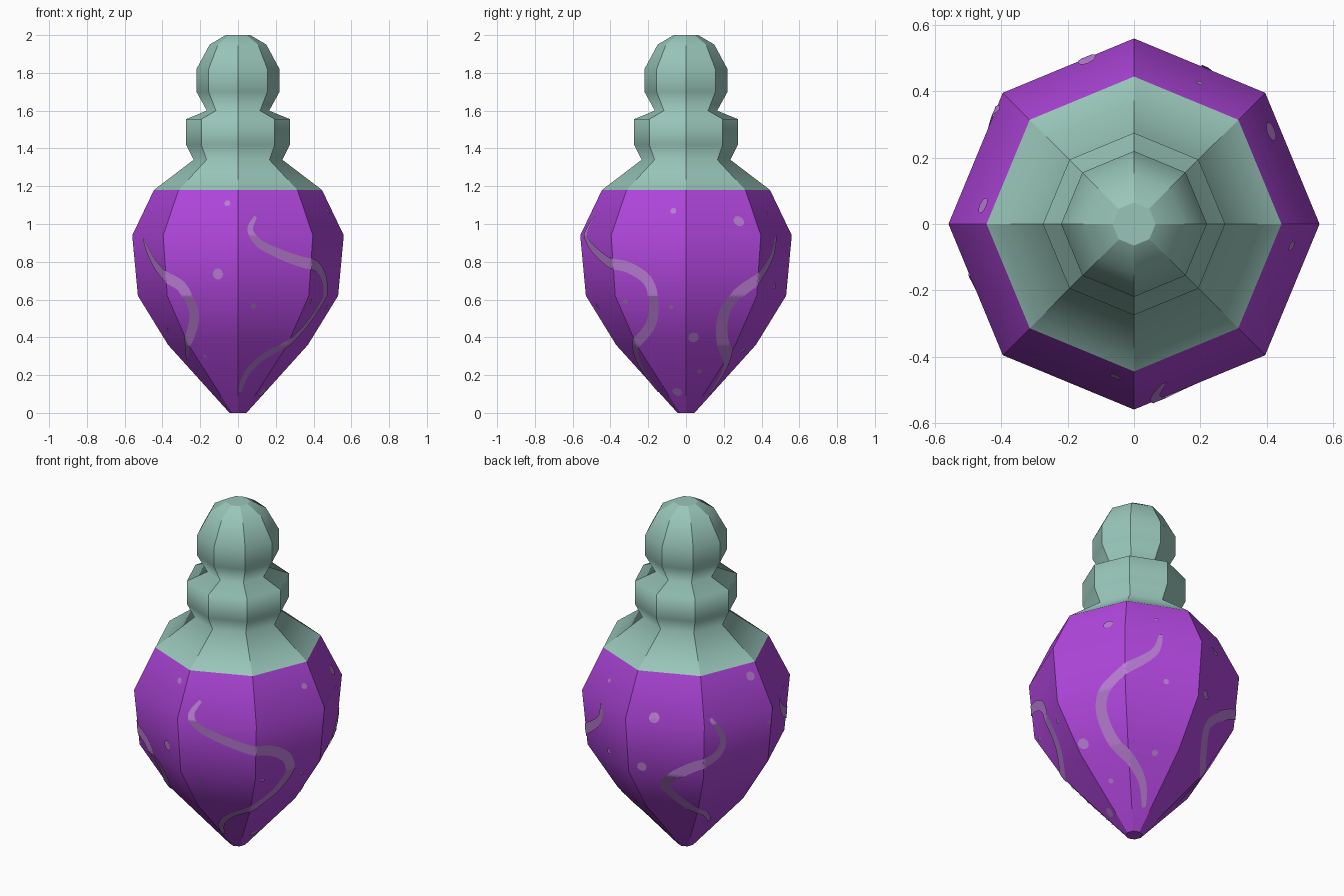
import bpy, bmesh, math
from mathutils import Vector

if "Cube" in bpy.data.objects:
    bpy.data.objects.remove(bpy.data.objects["Cube"])

SIDES = 8
# Lathe profile (radius at corner, height)
PROFILE = [(.045, 0), (.37, .36), (.53, .62), (.56, .94), (.445, 1.18), (.235, 1.34),
           (.275, 1.42), (.275, 1.555), (.165, 1.6), (.22, 1.7), (.22, 1.82),
           (.15, 1.95), (.065, 2.0)]
BULB_RINGS = 5


def material(name, rgb):
    m = bpy.data.materials.new(name)
    m.diffuse_color = (*rgb, 1)
    m.use_nodes = True
    m.node_tree.nodes["Principled BSDF"].inputs["Base Color"].default_value = m.diffuse_color
    return m


purple = material("purple", (.434, .061, .716))
teal = material("pale teal", (.315, .56, .485))
lilac = material("lilac", (.485, .205, .655))


def finish(bm, name, mat):
    me = bpy.data.meshes.new(name)
    bm.to_mesh(me)
    bm.free()
    me.materials.append(mat)
    ob = bpy.data.objects.new(name, me)
    bpy.context.collection.objects.link(ob)
    return ob


def lathe(name, profile, mat, cap_bottom=False, cap_top=False):
    bm = bmesh.new()
    rings = [[bm.verts.new((r * math.cos(2 * math.pi * i / SIDES),
                            r * math.sin(2 * math.pi * i / SIDES), z))
              for i in range(SIDES)] for r, z in profile]
    for a, b in zip(rings, rings[1:]):
        for i in range(SIDES):
            j = (i + 1) % SIDES
            bm.faces.new((a[i], a[j], b[j], b[i])).smooth = True
    if cap_bottom:
        bm.faces.new(rings[0][::-1])
    if cap_top:
        bm.faces.new(rings[-1])
    # rings are smooth unless steep, the eight upright edges stay sharp
    for e in bm.edges:
        upright = abs(e.verts[0].co.z - e.verts[1].co.z) > 1e-4
        e.smooth = not upright and e.calc_face_angle(0) < math.radians(60)
    return finish(bm, name, mat)


lathe("bulb", PROFILE[:BULB_RINGS], purple, cap_bottom=True)
lathe("neck_and_stopper", PROFILE[BULB_RINGS - 1:], teal, cap_top=True)


def corner_radius(z):
    for (r0, z0), (r1, z1) in zip(PROFILE, PROFILE[1:]):
        if z <= z1:
            slope = (r1 - r0) / (z1 - z0)
            return r0 + slope * (z - z0), slope
    return PROFILE[-1][0], 0


def on_surface(angle, z, du=0, dv=0, lift=.005):
    """Point on the bulb at angle and height, moved du around and dv up the face."""
    r, slope = corner_radius(z)
    z2 = max(.01, z + dv / math.hypot(1, slope))
    angle += du / max(r, .05)
    r2 = corner_radius(z2)[0]
    step = 2 * math.pi / SIDES
    local = angle % step - step / 2
    d = r2 * math.cos(step / 2) / math.cos(local) + lift
    return Vector((d * math.cos(angle), d * math.sin(angle), z2))


def outward_face(bm, verts):
    f = bm.faces.new(verts)
    f.normal_update()
    c = f.calc_center_median()
    if f.normal.dot(Vector((c.x, c.y, 0))) < 0:
        f.normal_flip()


def spline(pts, n):
    """Catmull-Rom samples through the points."""
    p = [pts[0]] + pts + [pts[-1]]
    out = []
    for i in range(1, len(p) - 2):
        for k in range(n):
            t = k / n
            out.append(tuple(.5 * (2 * b + (c - a) * t + (2 * a - 5 * b + 4 * c - d) * t * t
                                   + (3 * b - a - 3 * c + d) * t ** 3)
                             for a, b, c, d in zip(*p[i - 1:i + 3])))
    return out + [pts[-1]]


def swirl(name, pts, width=.06):
    s = [(math.radians(a), z) for a, z in spline(pts, 12)]
    bm = bmesh.new()
    rows = []
    for i, (a, z) in enumerate(s):
        a0, z0 = s[max(i - 1, 0)]
        a1, z1 = s[min(i + 1, len(s) - 1)]
        r, slope = corner_radius(z)
        t = Vector(((a1 - a0) * r, (z1 - z0) * math.hypot(1, slope))).normalized()
        w = width / 2 * (.25 + .75 * math.sin(math.pi * i / (len(s) - 1)) ** .7)
        rows.append([bm.verts.new(on_surface(a, z, -t.y * w * k, t.x * w * k))
                     for k in (-1, -.5, 0, .5, 1)])
    for p, q in zip(rows, rows[1:]):
        for k in range(4):
            outward_face(bm, (p[k], p[k + 1], q[k + 1], q[k]))
    finish(bm, name, lilac)


# Painted swirls (angle in degrees, height)
swirl("swirl_front_right", [(-79, 1.04), (-83, .97), (-78, .9), (-67, .85), (-51, .8),
                            (-36, .77), (-24, .7), (-21, .6), (-26, .48), (-40, .39),
                            (-64, .29), (-79, .2), (-86, .11)])
swirl("swirl_back_right", [(66, .94), (62, .83), (45, .71), (31, .61), (27, .5),
                           (33, .37), (48, .28), (62, .2), (73, .1)], .068)
swirl("swirl_back_left", [(139, .97), (147, .84), (144, .75), (130, .69), (115, .6),
                          (111, .52), (125, .4), (142, .32), (157, .22)])
swirl("swirl_front_left", [(197, .92), (202, .86), (211, .79), (225, .72), (235, .66),
                           (239, .55), (234, .45), (221, .35), (198, .28)])

# Painted dots (angle in degrees, height, radius)
DOTS = [(-97, 1.11, .017), (-102, .735, .03), (-80, .565, .017), (-125, .3, .012),
        (200, .44, .013), (-8, 1.07, .017), (34, 1.015, .03), (-40, .59, .015),
        (-9.5, .56, .013), (6, .4, .03), (18, .22, .015), (-19, .11, .028),
        (70, .67, .016), (70, .33, .018), (106, .96, .03), (98, .66, .026),
        (173, 1.12, .025), (178, .86, .012), (65, 1.06, .012)]
bm = bmesh.new()
for a, z, r in DOTS:
    a = math.radians(a)
    mid = bm.verts.new(on_surface(a, z))
    rim = [bm.verts.new(on_surface(a, z, r * math.cos(k * math.pi / 6),
                                   r * math.sin(k * math.pi / 6))) for k in range(12)]
    for k in range(12):
        outward_face(bm, (mid, rim[k], rim[(k + 1) % 12]))
finish(bm, "dots", lilac)
